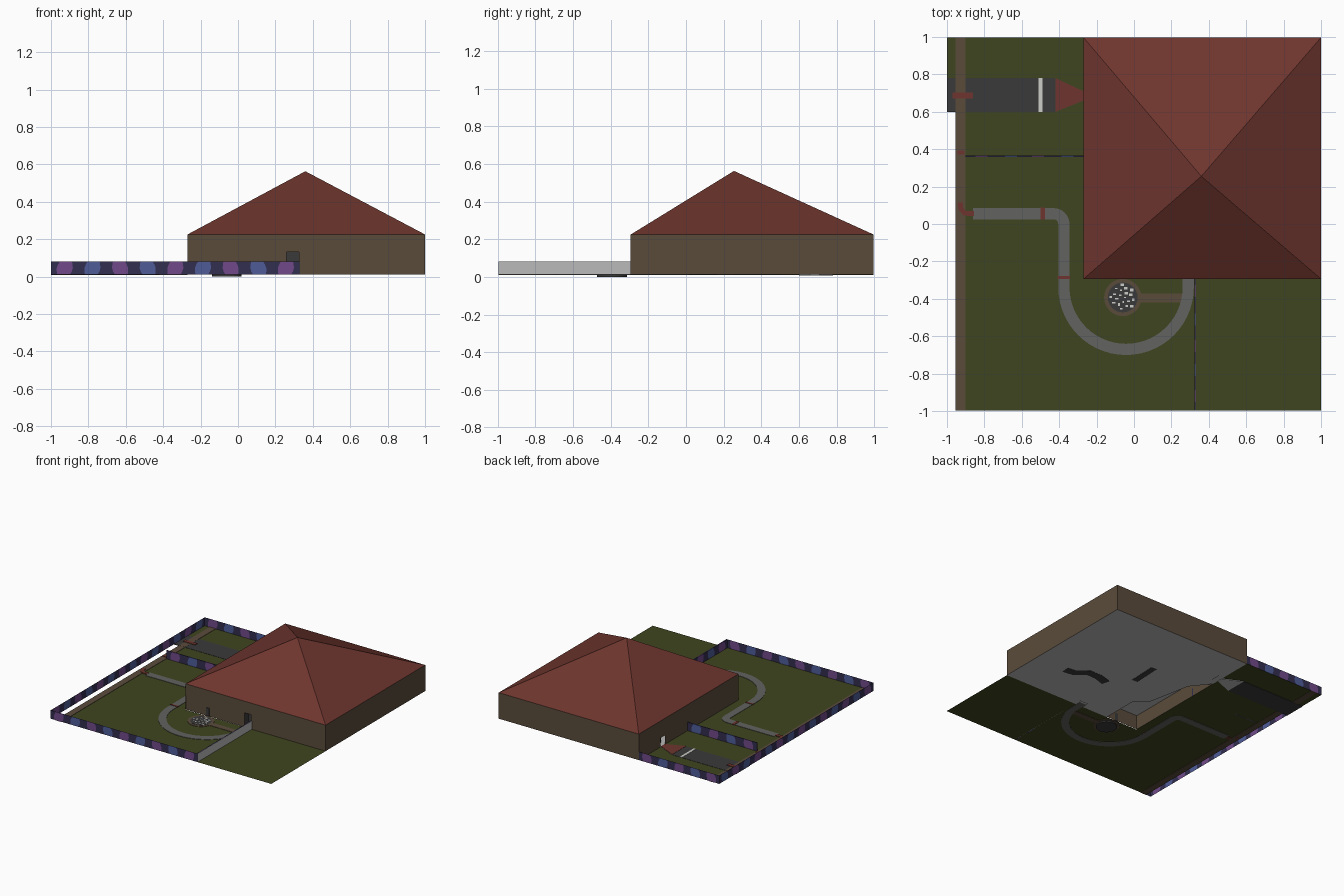
import bpy, math, random

if "Cube" in bpy.data.objects:
    bpy.data.objects.remove(bpy.data.objects["Cube"])

random.seed(4)


def mat(name, r, g, b):
    m = bpy.data.materials.new(name)
    lin = [((c / 255 + 0.055) / 1.055) ** 2.4 for c in (r, g, b)]
    m.diffuse_color = (*lin, 1)
    m.use_nodes = True
    m.node_tree.nodes["Principled BSDF"].inputs["Base Color"].default_value = m.diffuse_color
    return m


GREEN = mat("lawn_green", 63, 69, 32)
BROWN = mat("wall_brown", 90, 75, 59)
RED = mat("roof_red", 110, 53, 46)
GREY = mat("path_grey", 98, 98, 96)
DARK = mat("asphalt", 58, 58, 59)
WHITE = mat("white", 205, 205, 200)
PALE = mat("pale_grey", 186, 186, 186)
NAVY = mat("fence_navy", 50, 46, 80)
PURPLE = mat("fence_purple", 113, 74, 138)
BLUE = mat("fence_blue", 78, 92, 153)


def mesh(name, verts, faces, mats, idx=None):
    me = bpy.data.meshes.new(name)
    me.from_pydata(verts, [], faces)
    for m in mats:
        me.materials.append(m)
    if idx:
        for p, i in zip(me.polygons, idx):
            p.material_index = i
    ob = bpy.data.objects.new(name, me)
    bpy.context.collection.objects.link(ob)
    return ob


def plate(name, pts, z0, z1, m):
    """Extruded counter-clockwise outline; a single face if z0 == z1."""
    n = len(pts)
    if z0 == z1:
        return mesh(name, [(x, y, z0) for x, y in pts], [list(range(n))], [m])
    v = [(x, y, z0) for x, y in pts] + [(x, y, z1) for x, y in pts]
    f = [list(range(n))[::-1], list(range(n, 2 * n))]
    f += [(i, (i + 1) % n, n + (i + 1) % n, n + i) for i in range(n)]
    return mesh(name, v, f, [m])


def rect(name, x0, x1, y0, y1, z0, z1, m):
    return plate(name, [(x0, y0), (x1, y0), (x1, y1), (x0, y1)], z0, z1, m)


def arc(cx, cy, r, a0, a1, n):
    return [(cx + r * math.cos(math.radians(a0 + (a1 - a0) * i / n)),
             cy + r * math.sin(math.radians(a0 + (a1 - a0) * i / n))) for i in range(n + 1)]


def ribbon(name, line, w, z0, z1, m):
    """Flat path of width w along a centre line."""
    v, f = [], []
    for i, (x, y) in enumerate(line):
        a, b = line[max(i - 1, 0)], line[min(i + 1, len(line) - 1)]
        dx, dy = b[0] - a[0], b[1] - a[1]
        k = w / 2 / math.hypot(dx, dy)
        for z in (z0, z1):
            v += [(x - dy * k, y + dx * k, z), (x + dy * k, y - dx * k, z)]
    for i in range(len(line) - 1):
        a, b = 4 * i, 4 * i + 4
        f += [(a + 2, a + 3, b + 3, b + 2), (a, b, b + 1, a + 1),
              (a, a + 2, b + 2, b), (a + 1, b + 1, b + 3, a + 3)]
    return mesh(name, v, f, [m])


# lawn (S, N: front and back of the plot; H: front of the house)
L, S, N, H = 0.012, -.997, .997, -.294
plate("lawn", [(-.955, S), (1, S), (1, H), (-.27, H), (-.27, N),
               (-1, N), (-1, .78), (-.955, .78)], L, L, GREEN)

# strip along the left edge and its markers
rect("edge_strip", -.955, -.9, S, N, .010, .0145, BROWN)
rect("driveway", -1, -.42, .6, .78, .009, .0140, DARK)
rect("edge_strip_crossing", -.955, -.9, .6, .78, .010, .0150, BROWN)
rect("driveway_stripe", -.51, -.49, .6, .78, .010, .016, WHITE)
rect("driveway_marker", -.97, -.86, .672, .702, .010, .019, RED)
rect("small_marker", -.945, -.905, .372, .392, .010, .018, RED)
ribbon("corner_marker", [(-.93, .115), (-.925, .08), (-.905, .058), (-.855, .055)],
       .027, .010, .019, RED)

# funnel from driveway to house
funnel = [(-.42, .6), (-.27, .66), (-.27, .71), (-.42, .78)]
plate("funnel_top", funnel, .0135, .016, RED)
plate("funnel_base", funnel, .008, .0135, PALE)

# winding path
line = [(.29, -.25)] + arc(-.0425, -.338, .3325, 0, -180, 28)
line += arc(-.43, 0, .055, 0, 90, 8) + [(-.86, .055)]
ribbon("winding_path", line, .06, .010, .015, GREY)
rect("path_marker_a", -.5, -.476, .025, .087, .010, .018, RED)
rect("path_marker_b", -.408, -.342, -.295, -.279, .010, .018, RED)

# round pond with rim, white ripples and channel
rect("pond_channel", .02, .262, -.42, -.372, .010, .0148, BROWN)
plate("pond_rim", arc(-.06, -.393, .1, 0, 345, 23), .010, .0152, BROWN)
plate("pond_basin", arc(-.06, -.393, .08, 0, 345, 23), 0, .0165, DARK)
for i in range(20):
    a, r = i * 2.4, .0155 * math.sqrt(i + .5)
    x, y = -.06 + r * math.cos(a), -.393 + r * math.sin(a)
    s, t = random.uniform(.004, .010), random.uniform(.003, .008)
    rect("pond_ripple", x - s, x + s, y - t, y + t, .016, .0175, WHITE)

# house walls with two doorways
B, T, D, E = .012, .225, .13, .085


def wall_x(name, y, spans):
    v = [(x, y, z) for a, b, c, d in spans for x, z in ((a, c), (b, c), (b, d), (a, d))]
    return mesh(name, v, [range(4 * i, 4 * i + 4) for i in range(len(spans))], [BROWN])


def wall_y(name, x, spans):
    v = [(x, y, z) for a, b, c, d in spans for y, z in ((b, c), (a, c), (a, d), (b, d))]
    return mesh(name, v, [range(4 * i, 4 * i + 4) for i in range(len(spans))], [BROWN])


wall_x("front_wall", H, [(.325, 1, B, T), (-.27, .325, D, T)])
wall_x("front_wall_lower", H + .004, [(-.27, .26, B, D)])
wall_x("back_wall", N, [(1, -.27, B, T)])
wall_y("left_wall", -.27, [(H, .655, B, E), (.715, N, B, E), (H, N, E, T)])
wall_y("right_wall", 1, [(1 - .003, H, B, T)])
rect("front_door_recess", .25, .335, -.235, -.23, B, D, DARK)
rect("front_door_side_left", .255, .26, -.289, -.23, B, D, DARK)
rect("front_door_side_right", .325, .33, -.289, -.23, B, D, DARK)
rect("left_door_recess", -.225, -.22, .645, .725, B, E, DARK)
rect("channel_door", -.085, -.055, H - .001, H + .005, B, .08, DARK)

# floors inside the house, with dark openings in the lower one
rect("upper_deck", -.27, 1, H, N, D, D, PALE)
plate("ground_floor", [(1, N), (-.27, N), (-.27, .6), (-.15, .45), (-.08, .1),
                       (.02, 0), (.02, H), (1, H)], B, B, PALE)
ribbon("floor_opening_long", [(.72, .05), (.64, .06), (.55, .13), (.46, .13), (.36, .1)],
       .07, .0105, .0135, DARK)
ribbon("floor_opening_short", [(.21, .26), (.22, .5)], .05, .0105, .0135, DARK)

# pyramid roof
mesh("roof", [(-.27, H, T), (1, H, T), (1, N, T), (-.27, N, T), (.36, .255, .563)],
     [(0, 1, 4), (1, 2, 4), (2, 3, 4), (3, 0, 4)], [RED])

# patterned fences: navy with alternating purple and blue blobs
ROWS = [(.012, .034), (.026, .040), (.046, .043), (.066, .038), (.081, .032)]


def fence(name, p, q, thick=0):
    length = math.hypot(q[0] - p[0], q[1] - p[1])
    n = max(1, round(length / .143))
    step = length / n
    v, f, idx = [], [], []

    def at(s, z):
        t = s / length
        v.append((p[0] + (q[0] - p[0]) * t, p[1] + (q[1] - p[1]) * t, z))
        return len(v) - 1
    levels = []
    for j, (z, h) in enumerate(ROWS):
        row = [at(0, z)]
        for i in range(n):
            c = (i + .5) * step
            lean = .003 * (j - 2) * (-1) ** (i // 2)
            row += [at(c - h + lean, z), at(c + h + lean, z)]
        levels.append(row + [at(length, z)])
    for lo, hi in zip(levels, levels[1:]):
        for k in range(len(lo) - 1):
            f.append((lo[k], lo[k + 1], hi[k + 1], hi[k]))
            idx.append(0 if k % 2 == 0 else 1 + (k // 2) % 2)
    ob = mesh(name, v, f, [NAVY, PURPLE, BLUE], idx)
    if thick:
        mod = ob.modifiers.new("thickness", "SOLIDIFY")
        mod.thickness, mod.offset = thick, 0
    return ob


fence("front_fence", (-1, S), (.33, S))
fence("left_fence", (-1, S), (-1, N))
fence("back_fence", (-1, N), (-.27, N))
fence("middle_fence", (-.9, .362), (-.27, .362), .007)
fence("side_fence", (.326, S), (.326, H), .007)
rect("side_fence_backing", .330, .3315, S, H, .012, .081, PALE)
